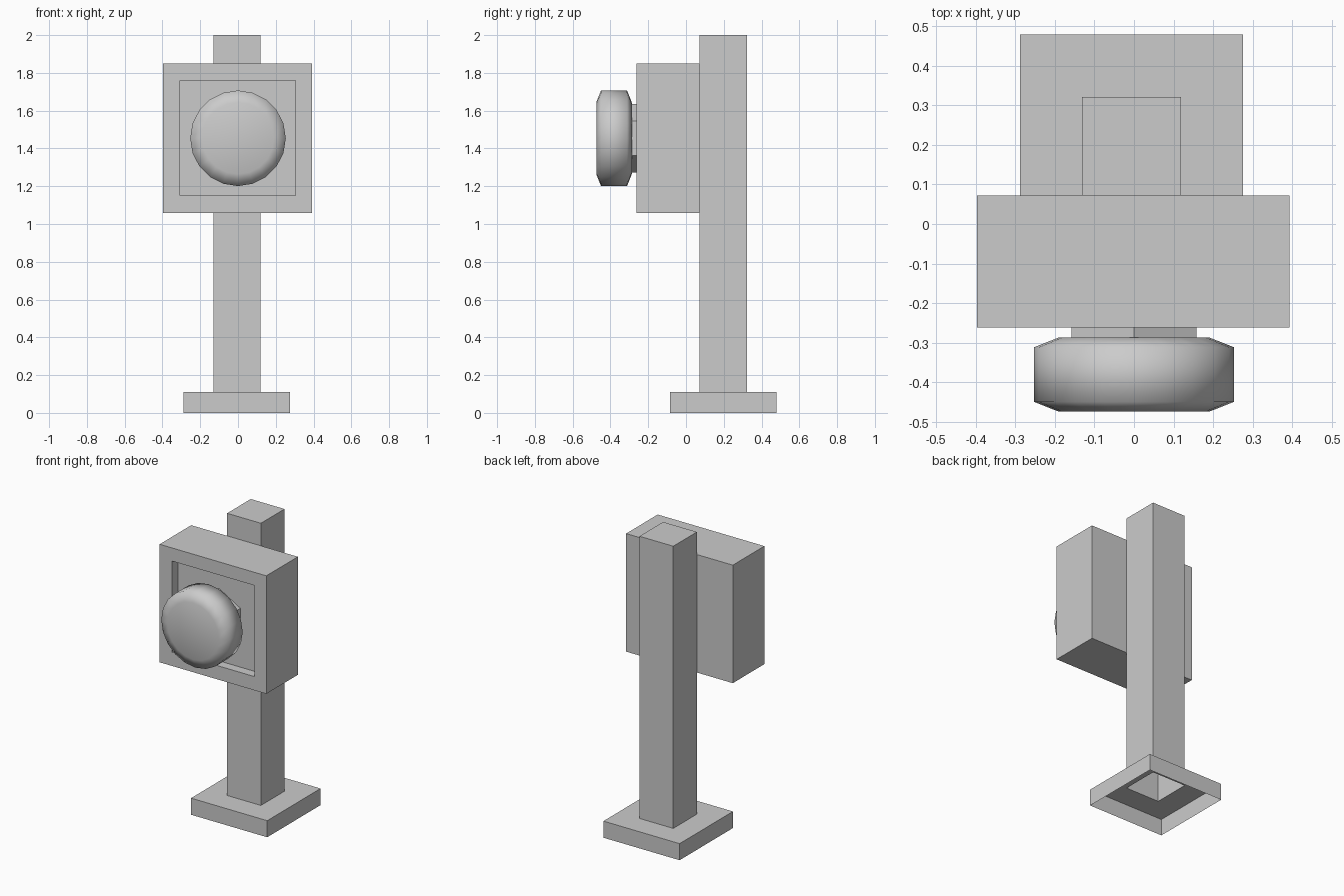
import bpy, bmesh
from math import sin, cos, pi

if "Cube" in bpy.data.objects:
    bpy.data.objects.remove(bpy.data.objects["Cube"])


def make_object(name, bm, smooth=False):
    bmesh.ops.recalc_face_normals(bm, faces=bm.faces[:])
    mesh = bpy.data.meshes.new(name)
    bm.to_mesh(mesh)
    bm.free()
    for p in mesh.polygons:
        p.use_smooth = smooth
    ob = bpy.data.objects.new(name, mesh)
    bpy.context.collection.objects.link(ob)
    return ob


def skin(name, rings, cap_start, cap_end, smooth=False):
    """Join point rings of equal size with quads, optionally capping the ends."""
    bm = bmesh.new()
    loops = [[bm.verts.new(p) for p in ring] for ring in rings]
    for a, b in zip(loops, loops[1:]):
        n = len(a)
        for i in range(n):
            bm.faces.new((a[i], a[(i + 1) % n], b[(i + 1) % n], b[i]))
    if cap_start:
        bm.faces.new(loops[0])
    if cap_end:
        bm.faces.new(loops[-1])
    return make_object(name, bm, smooth)


def flat_square(cx, cy, half, z):
    return [(cx + sx * half, cy + sy * half, z)
            for sx, sy in ((-1, -1), (1, -1), (1, 1), (-1, 1))]


def front_square(cx, cz, half, y):
    return [(cx + sx * half, y, cz + sz * half)
            for sx, sz in ((-1, -1), (1, -1), (1, 1), (-1, 1))]


def front_ring(radius, y, sides, cz=1.454):
    return [(radius * sin(2 * pi * i / sides), y, cz + radius * cos(2 * pi * i / sides))
            for i in range(sides)]


# Base plate and post: one hollow shell, open underneath
px, py = -0.006, 0.197
skin("post_and_base", [
    flat_square(px, py, 0.282, 0.0),
    flat_square(px, py, 0.282, 0.111),
    flat_square(px, py, 0.125, 0.111),
    flat_square(px, py, 0.125, 2.0),
], False, True)

# Square housing with a shallow recess in the front
skin("housing", [
    front_square(-0.002, 1.454, 0.395, 0.072),
    front_square(-0.002, 1.454, 0.395, -0.262),
    front_square(-0.001, 1.456, 0.305, -0.262),
    front_square(-0.001, 1.456, 0.305, -0.2),
], True, True)

# Six-sided stem
skin("button_stem", [front_ring(0.182, -0.2, 6), front_ring(0.182, -0.29, 6)],
     False, True)

# Rounded push button
profile = [(0.19, -0.287), (0.253, -0.312), (0.253, -0.45), (0.19, -0.475)]
skin("push_button", [front_ring(r, y, 20) for r, y in profile], True, True, smooth=True)
